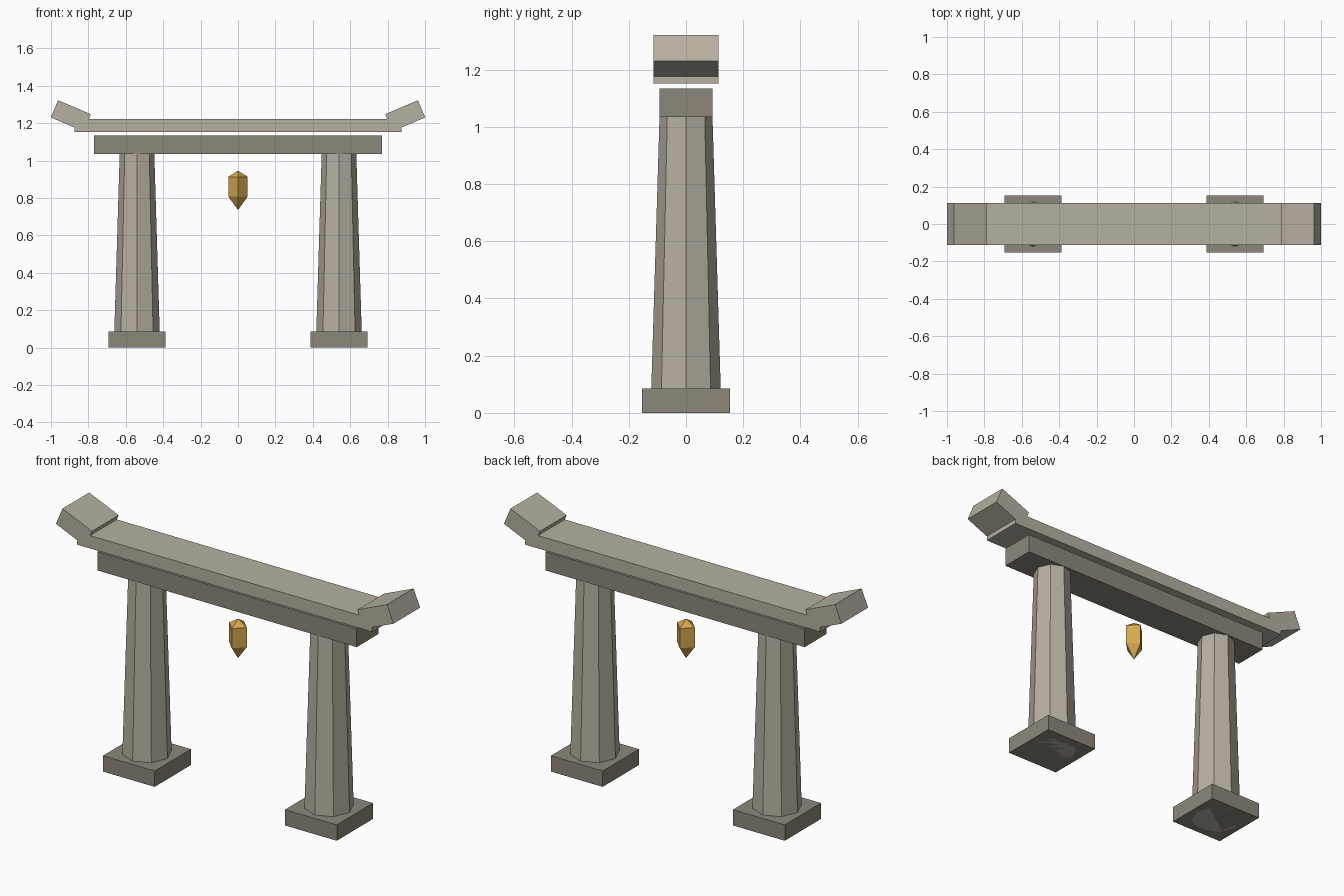
import bpy
import math

if "Cube" in bpy.data.objects:
    bpy.data.objects.remove(bpy.data.objects["Cube"], do_unlink=True)


def material(name, r, g, b):
    m = bpy.data.materials.new(name)
    m.use_nodes = True
    m.diffuse_color = (r, g, b, 1)
    m.node_tree.nodes["Principled BSDF"].inputs["Base Color"].default_value = (r, g, b, 1)
    return m


light_stone = material("light_stone", 0.47, 0.435, 0.355)
dark_stone = material("dark_stone", 0.27, 0.245, 0.195)
gold = material("gold", 0.66, 0.39, 0.075)


def finish(name, mat):
    ob = bpy.context.object
    ob.name = ob.data.name = name
    ob.data.materials.append(mat)
    return ob


def box(name, mat, centre, size, tilt=0):
    bpy.ops.mesh.primitive_cube_add(size=1, location=centre, rotation=(0, tilt, 0))
    ob = finish(name, mat)
    ob.scale = size
    return ob


def taper(name, mat, x, sides, z0, z1, r0, r1):
    """Vertical faceted cone or frustum between two heights."""
    bpy.ops.mesh.primitive_cone_add(vertices=sides, radius1=r0, radius2=r1,
                                    depth=z1 - z0, location=(x, 0, (z0 + z1) / 2))
    return finish(name, mat)


# Plinths, octagonal pillars and upturned roof ends, one per side
for side, s in (("left", 1), ("right", -1)):
    box(side + "_plinth", dark_stone, (s * 0.54, 0, 0.0425), (0.307, 0.307, 0.085))
    taper(side + "_pillar", light_stone, s * 0.54, 8, 0, 1.04, 0.124, 0.0925)
    box(side + "_roof_end", light_stone, (s * 0.894, 0, 1.239), (0.19, 0.226, 0.1),
        -s * math.radians(23))

# Cross beam and roof slab
box("cross_beam", dark_stone, (0, 0, 1.085), (1.538, 0.186, 0.1))
box("roof_slab", light_stone, (0, 0, 1.187), (1.75, 0.226, 0.069))

# Floating gem: two four-sided points, joined at the widest ring
bpy.ops.mesh.primitive_uv_sphere_add(segments=4, ring_count=2, radius=1, location=(0, 0, 0.88))
gem = finish("hanging_gem", gold)
for v in gem.data.vertices:
    v.co.x *= 0.06
    v.co.y *= 0.06
    v.co.z *= 0.066 if v.co.z > 0 else 0.145
